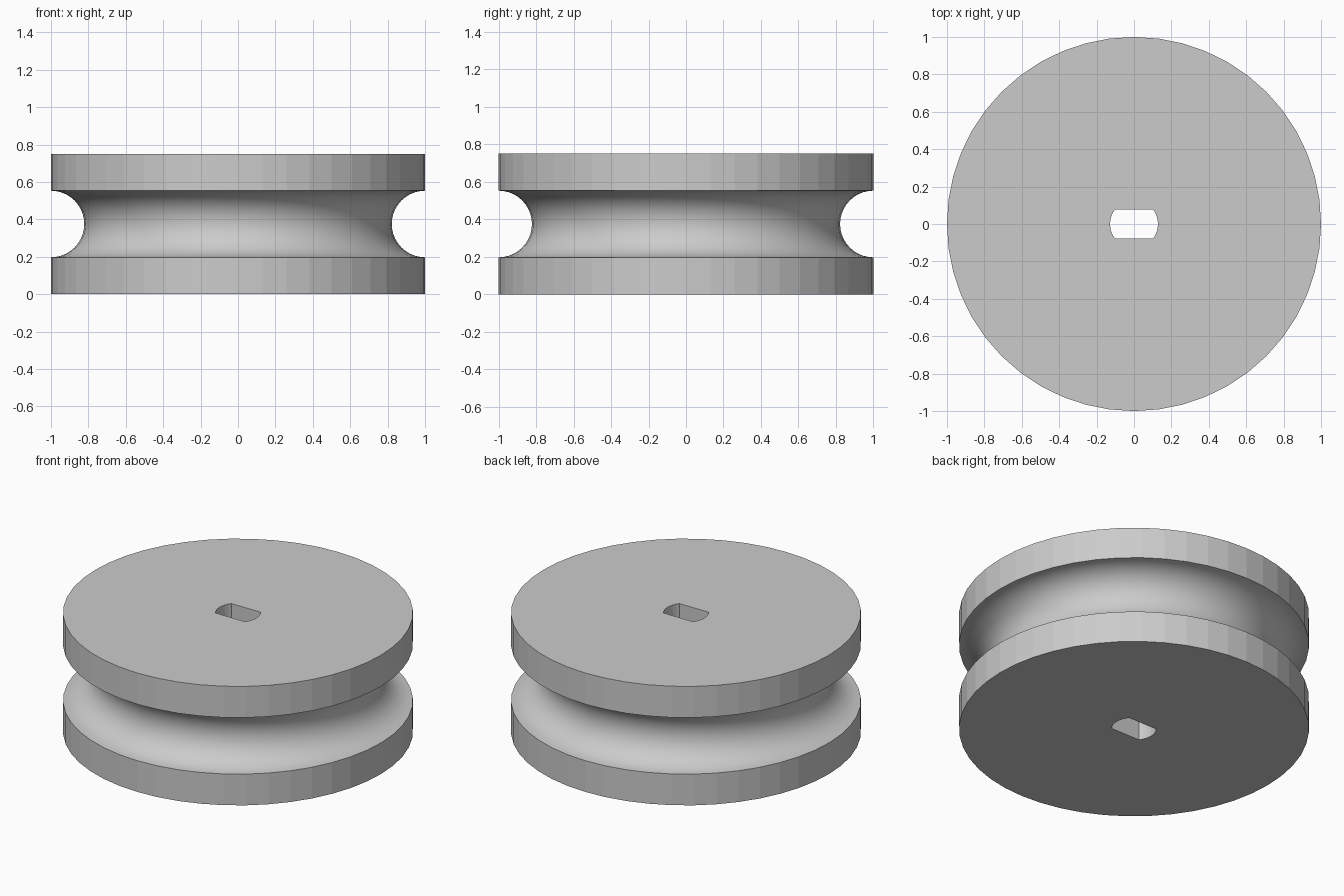
import bpy, bmesh
from math import sin, cos, pi, asin

cube = bpy.data.objects.get("Cube")
if cube:
    bpy.data.objects.remove(cube, do_unlink=True)

SIDES, HEIGHT = 48, 0.75
GROOVE_Z, GROOVE_R, GROOVE_STEPS = 0.375, 0.178, 20
HOLE_R, HOLE_HALF, HOLE_STEPS = 0.128, 0.078, 8

grey = bpy.data.materials.new("light_grey")
grey.use_nodes = True
colour = (0.6, 0.6, 0.6, 1)
grey.diffuse_color = colour
grey.node_tree.nodes["Principled BSDF"].inputs["Base Color"].default_value = colour

bm = bmesh.new()


def ring(points, z):
    return [bm.verts.new((x, y, z)) for x, y in points]


def bridge(a, b, smooth=False):
    n = len(a)
    for i in range(n):
        j = (i + 1) % n
        bm.faces.new((a[i], a[j], b[j], b[i])).smooth = smooth


def circle(r):
    return [(r * cos(2 * pi * i / SIDES), r * sin(2 * pi * i / SIDES)) for i in range(SIDES)]


def loop_edges(loop):
    return [bm.edges.get((loop[i - 1], loop[i])) for i in range(len(loop))]


# Lathed body: lower rim, round groove, upper rim
bottom, top = ring(circle(1), 0), ring(circle(1), HEIGHT)
groove = []
for i in range(GROOVE_STEPS + 1):
    a = -pi / 2 + pi * i / GROOVE_STEPS
    groove.append(ring(circle(1 - GROOVE_R * cos(a)), GROOVE_Z + GROOVE_R * sin(a)))
bridge(bottom, groove[0])
for a, b in zip(groove, groove[1:]):
    bridge(a, b, smooth=True)
bridge(groove[-1], top)

# Shaft hole: circle with two flats
arc = asin(HOLE_HALF / HOLE_R)
outline = []
for side in (0, pi):
    for i in range(HOLE_STEPS + 1):
        a = side - arc + 2 * arc * i / HOLE_STEPS
        outline.append((HOLE_R * cos(a), HOLE_R * sin(a)))
hole_bottom, hole_top = ring(outline, 0), ring(outline, HEIGHT)
bridge(hole_top, hole_bottom)

# Flat end faces around the hole
for outer, inner, up in ((bottom, hole_bottom, -1), (top, hole_top, 1)):
    bmesh.ops.triangle_fill(bm, edges=loop_edges(outer) + loop_edges(inner),
                            use_beauty=True, normal=(0, 0, up))
for loop in (groove[0], groove[-1], bottom, top, hole_bottom, hole_top):
    for e in loop_edges(loop):
        e.smooth = False
bmesh.ops.recalc_face_normals(bm, faces=bm.faces)

mesh = bpy.data.meshes.new("pulley_wheel")
bm.to_mesh(mesh)
bm.free()
mesh.materials.append(grey)
wheel = bpy.data.objects.new("pulley_wheel", mesh)
bpy.context.collection.objects.link(wheel)
